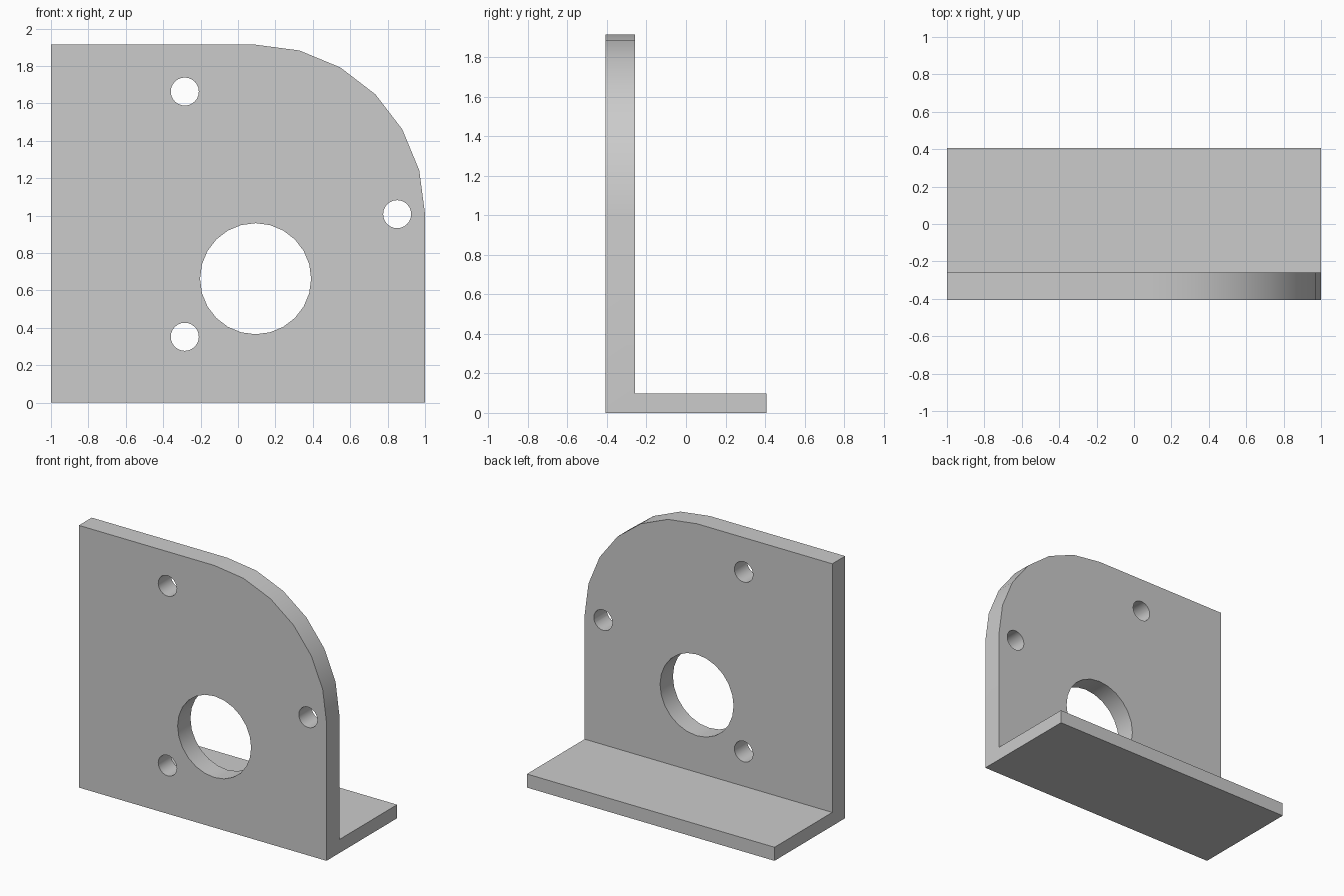
import bpy
import bmesh
from math import sin, cos, radians, pi

if "Cube" in bpy.data.objects:
    bpy.data.objects.remove(bpy.data.objects["Cube"], do_unlink=True)

HEIGHT, FRONT, BACK = 1.914, -0.407, 0.407
PLATE_BACK, FLANGE_TOP = -0.259, 0.099
CX, CZ = 0.094, 1.008          # centre of the rounded corner and bolt circle
BOLT_CIRCLE = 0.757


def prism(name, points, offset):
    """Extrude a closed outline along an offset vector."""
    bm = bmesh.new()
    face = bm.faces.new([bm.verts.new(p) for p in points])
    ext = bmesh.ops.extrude_face_region(bm, geom=[face])
    moved = [v for v in ext["geom"] if isinstance(v, bmesh.types.BMVert)]
    bmesh.ops.translate(bm, verts=moved, vec=offset)
    bmesh.ops.recalc_face_normals(bm, faces=bm.faces)
    mesh = bpy.data.meshes.new(name)
    bm.to_mesh(mesh)
    bm.free()
    obj = bpy.data.objects.new(name, mesh)
    bpy.context.collection.objects.link(obj)
    return obj


def through_cutter(name, outline):
    """Cutter running front to back through the upright plate."""
    return prism(name, [(x, -0.6, z) for x, z in outline], (0, 0.5, 0))


def circle(x, z, radius, count):
    return [(x + radius * cos(2 * pi * i / count),
             z + radius * sin(2 * pi * i / count)) for i in range(count)]


# L-shaped bracket: upright plate with a flange at the back
section = [(FRONT, 0), (BACK, 0), (BACK, FLANGE_TOP),
           (PLATE_BACK, FLANGE_TOP), (PLATE_BACK, HEIGHT), (FRONT, HEIGHT)]
bracket = prism("angle_bracket", [(-1, y, z) for y, z in section], (2, 0, 0))

# Rounded corner, made of six straight steps
arc = [(CX + (1 - CX) * sin(radians(a)), CZ + (HEIGHT - CZ) * cos(radians(a)))
       for a in range(0, 91, 15)]
cutters = [through_cutter("corner_cutter",
                          arc + [(1.3, CZ), (1.3, 2.2), (CX, 2.2)])]

# Large shaft hole and three bolt holes
cutters.append(through_cutter("shaft_hole_cutter", circle(CX, 0.663, 0.297, 24)))
for angle in (0, 120, 240):
    x = CX + BOLT_CIRCLE * cos(radians(angle))
    z = CZ + BOLT_CIRCLE * sin(radians(angle))
    cutters.append(through_cutter("bolt_hole_cutter", circle(x, z, 0.075, 24)))

# Cut, then discard the cutters
bpy.ops.object.select_all(action="DESELECT")
bpy.context.view_layer.objects.active = bracket
bracket.select_set(True)
for cutter in cutters:
    mod = bracket.modifiers.new("cut", "BOOLEAN")
    mod.operation = "DIFFERENCE"
    mod.solver = "EXACT"
    mod.object = cutter
    bpy.ops.object.modifier_apply(modifier=mod.name)
    bpy.data.objects.remove(cutter, do_unlink=True)

# Plain grey finish
grey = bpy.data.materials.new("plain_grey")
grey.use_nodes = True
colour = (0.6, 0.6, 0.6, 1)
grey.diffuse_color = colour
grey.node_tree.nodes["Principled BSDF"].inputs["Base Color"].default_value = colour
bracket.data.materials.clear()
bracket.data.materials.append(grey)

bpy.ops.object.shade_smooth_by_angle(angle=radians(30))
